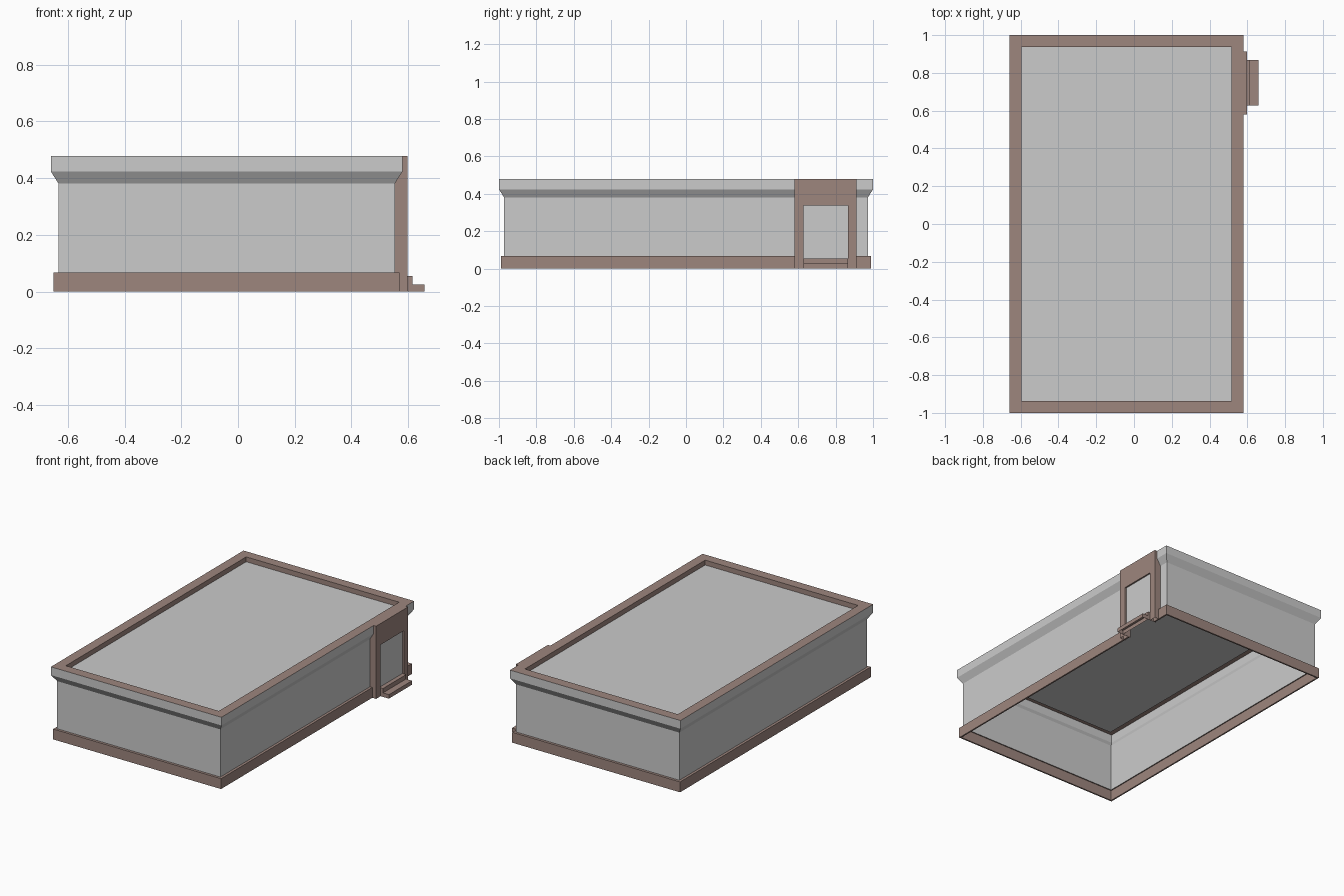
import bpy, bmesh
from mathutils import Vector

old = bpy.data.objects.get("Cube")
if old:
    bpy.data.objects.remove(old, do_unlink=True)


def material(name, color):
    m = bpy.data.materials.new(name)
    m.use_nodes = True
    m.diffuse_color = (*color, 1)
    m.node_tree.nodes["Principled BSDF"].inputs["Base Color"].default_value = (*color, 1)
    return m


grey = material("wall grey", (0.597, 0.597, 0.597))
brown = material("trim brown", (0.337, 0.237, 0.208))

# Outer footprint of the cornice
X0, X1, Y = -0.66, 0.58, 1.0


def finish(name, bm, mat):
    mesh = bpy.data.meshes.new(name)
    bm.to_mesh(mesh)
    bm.free()
    mesh.materials.append(mat)
    obj = bpy.data.objects.new(name, mesh)
    bpy.context.collection.objects.link(obj)
    return obj


def rect_shell(profile, cap=False):
    """Sweep (inset, height) points around the rectangular footprint."""
    bm = bmesh.new()
    rings = []
    for d, z in profile:
        corners = ((X0 + d, d - Y), (X1 - d, d - Y), (X1 - d, Y - d), (X0 + d, Y - d))
        rings.append([bm.verts.new((x, y, z)) for x, y in corners])
    for a, b in zip(rings, rings[1:]):
        for i in range(4):
            j = (i + 1) % 4
            bm.faces.new((a[i], a[j], b[j], b[i]))
    if cap:
        bm.faces.new(rings[-1])
    return bm


def open_box(name, mat, x, y, z):
    """Box without the hidden back and bottom faces."""
    bm = bmesh.new()
    bmesh.ops.create_cube(bm, size=1)
    for v in bm.verts:
        v.co = Vector([lo + (c + 0.5) * (hi - lo) for c, (lo, hi) in zip(v.co, (x, y, z))])
    bm.normal_update()
    hidden = [f for f in bm.faces if min(f.normal.x, f.normal.z) < -0.5]
    bmesh.ops.delete(bm, geom=hidden, context="FACES")
    return finish(name, bm, mat)


# Walls with flared cornice, trim on the parapet, slightly sunken roof
WALL, RIM, TOP, ROOF, BASE = 0.027, 0.064, 0.478, 0.446, 0.068
finish("walls_and_cornice",
       rect_shell([(WALL, BASE), (WALL, 0.381), (0, 0.424), (0, TOP)]), grey)
finish("parapet_trim", rect_shell([(0, TOP), (RIM, TOP), (RIM, ROOF)]), brown)
finish("roof", rect_shell([(RIM, ROOF)], cap=True), grey)

# Doorway extents
P0, D0, D1, P1 = 0.58, 0.627, 0.867, 0.912
FRONT, LEAF, HEAD = 0.598, 0.588, 0.338
BACK = X1 - WALL

# Plinth, interrupted at the doorway
bm = rect_shell([(0.02, BASE), (0.02, 0), (0.01, 0), (0.01, BASE), (WALL, BASE)])
for y in (D0, D1):
    geom = bm.verts[:] + bm.edges[:] + bm.faces[:]
    bmesh.ops.bisect_plane(bm, geom=geom, plane_co=(0, y, 0), plane_no=(0, 1, 0))
gap = [f for f in bm.faces
       if f.calc_center_median().x > 0 and D0 < f.calc_center_median().y < D1]
bmesh.ops.delete(bm, geom=gap, context="FACES")
finish("plinth", bm, brown)

# Door surround: one arch-shaped outline pulled back to the wall
outline = [(P0, 0), (D0, 0), (D0, HEAD), (D1, HEAD), (D1, 0), (P1, 0), (P1, TOP), (P0, TOP)]
bm = bmesh.new()
front, back = [[bm.verts.new((x, y, z)) for y, z in outline] for x in (FRONT, BACK)]
bm.faces.new(front)
for i in range(len(outline)):
    j = (i + 1) % len(outline)
    if outline[i][1] + outline[j][1] > 0:
        bm.faces.new((front[j], front[i], back[i], back[j]))
finish("door_surround", bm, brown)

# Door leaf and steps
open_box("door", grey, (LEAF - 0.005, LEAF), (D0, D1), (0.05, HEAD))
open_box("upper_step", brown, (LEAF - 0.005, 0.615), (D0, D1), (0, 0.055))
open_box("lower_step", brown, (0.615, 0.658), (D0, D1), (0, 0.026))
